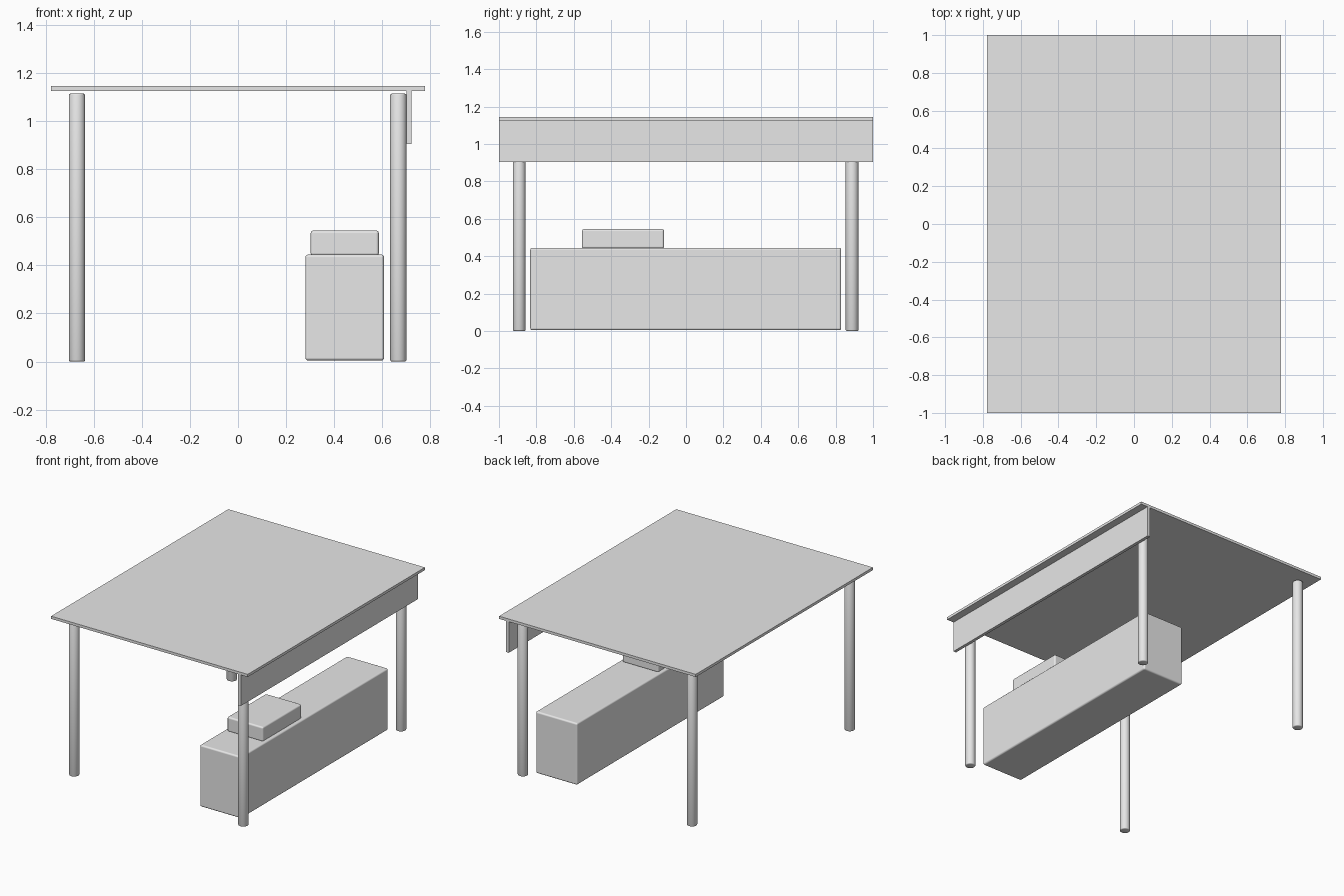
import bpy
import math

default_cube = bpy.data.objects.get("Cube")
if default_cube:
    bpy.data.objects.remove(default_cube, do_unlink=True)

grey = bpy.data.materials.new("light_grey")
grey.use_nodes = True
colour = (0.8, 0.8, 0.8, 1)
grey.diffuse_color = colour
grey.node_tree.nodes["Principled BSDF"].inputs["Base Color"].default_value = colour


def finish(name, bevel, segments):
    """Name the active object, colour it and round its edges."""
    obj = bpy.context.object
    obj.name = name
    obj.data.materials.append(grey)
    if bevel:
        mod = obj.modifiers.new("rounded_edges", "BEVEL")
        mod.width = bevel
        mod.segments = segments
        mod.limit_method = "ANGLE"
        mod.angle_limit = math.radians(40)
    return obj


def box(name, low, high, bevel=0):
    """Box between two opposite corners."""
    centre = [(a + b) / 2 for a, b in zip(low, high)]
    bpy.ops.mesh.primitive_cube_add(size=1, location=centre)
    obj = bpy.context.object
    obj.scale = [b - a for a, b in zip(low, high)]
    bpy.ops.object.transform_apply(location=False, rotation=False, scale=True)
    obj = finish(name, bevel, 3)
    if bevel:
        bpy.ops.object.shade_smooth()
        obj.modifiers["rounded_edges"].harden_normals = True


# Table top and the panel hanging under its left edge
box("table_top", (-0.777, -1, 1.126), (0.777, 1, 1.145))
box("modesty_panel", (0.70, -1, 0.904), (0.722, 1, 1.126))

# Long low cabinet with a small case on it
box("cabinet", (0.28, -0.833, 0.004), (0.608, 0.83, 0.445), 0.012)
box("small_case", (0.302, -0.556, 0.44), (0.586, -0.117, 0.545), 0.012)

# Four round legs, softly shaded from end to end
for side, x in (("right", -0.67), ("left", 0.667)):
    for end, y in (("front", -0.892), ("back", 0.888)):
        bpy.ops.mesh.primitive_cylinder_add(
            vertices=32, radius=0.034, depth=1.114, location=(x, y, 0.557))
        finish(f"{end}_{side}_leg", 0.006, 2)
        bpy.ops.object.shade_smooth()
